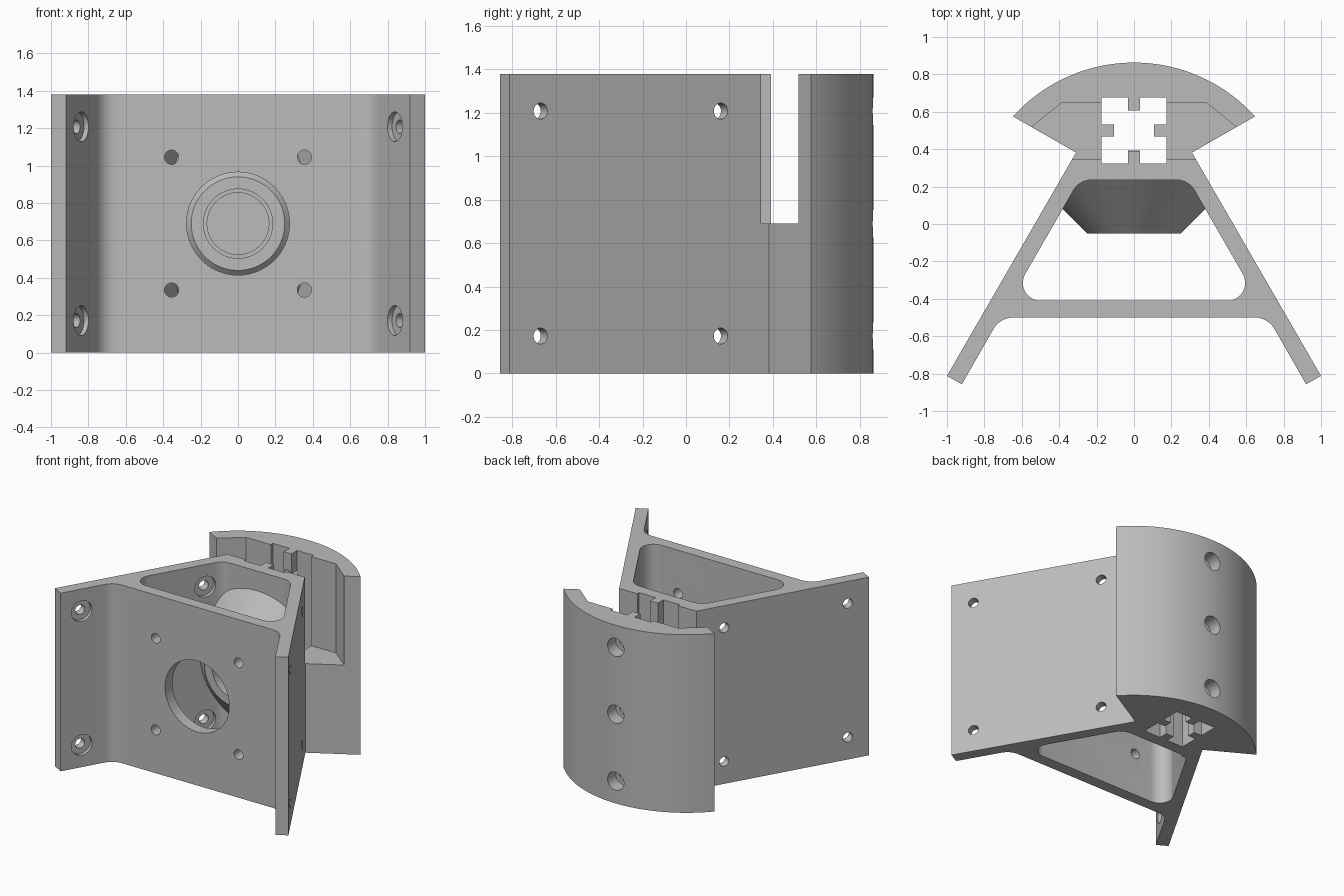
import bpy, math
from mathutils import Vector

if "Cube" in bpy.data.objects:
    bpy.data.objects.remove(bpy.data.objects["Cube"])

H, MID = 1.38, 0.69
grey = bpy.data.materials.new("plain grey")
grey.diffuse_color = (0.5, 0.5, 0.5, 1)
grey.use_nodes = True
grey.node_tree.nodes["Principled BSDF"].inputs["Base Color"].default_value = grey.diffuse_color


def prism(name, pts, z0, z1):
    """Upright prism from a 2D outline."""
    n = len(pts)
    verts = [(x, y, z) for z in (z0, z1) for x, y in pts]
    faces = [list(range(n))[::-1], list(range(n, 2 * n))]
    faces += [(i, (i + 1) % n, n + (i + 1) % n, n + i) for i in range(n)]
    if sum(a[0] * b[1] - b[0] * a[1] for a, b in zip(pts, pts[1:] + pts[:1])) < 0:
        faces = [list(f)[::-1] for f in faces]
    me = bpy.data.meshes.new(name)
    me.from_pydata(verts, [], faces)
    ob = bpy.data.objects.new(name, me)
    bpy.context.collection.objects.link(ob)
    me.materials.append(grey)
    return ob


def rod(name, a, b, r1, r2=None, sides=48):
    """Cylinder or cone running from a to b."""
    a, b = Vector(a), Vector(b)
    d = b - a
    bpy.ops.mesh.primitive_cone_add(vertices=sides, radius1=r1, radius2=r1 if r2 is None else r2,
                                    depth=d.length, location=(a + b) / 2,
                                    rotation=d.to_track_quat('Z', 'Y').to_euler())
    ob = bpy.context.object
    ob.name = name
    ob.data.materials.append(grey)
    return ob


def combine(target, tool, op='DIFFERENCE'):
    m = target.modifiers.new(op.lower(), 'BOOLEAN')
    m.operation, m.solver, m.object = op, 'EXACT', tool
    bpy.context.view_layer.objects.active = target
    bpy.ops.object.modifier_apply(modifier=m.name)
    bpy.data.objects.remove(tool, do_unlink=True)


def fillet(prev, p, nxt, r, steps=10):
    """Points of a rounded corner at p."""
    p = Vector(p)
    u, v = (Vector(prev) - p).normalized(), (Vector(nxt) - p).normalized()
    half = u.angle(v) / 2
    c = p + (u + v).normalized() * r / math.sin(half)
    s = p + u * r / math.tan(half) - c
    e = p + v * r / math.tan(half) - c
    turn = math.atan2(s.x * e.y - s.y * e.x, s.dot(e))
    out = []
    for i in range(steps + 1):
        t = turn * i / steps
        out.append((c.x + s.x * math.cos(t) - s.y * math.sin(t),
                    c.y + s.x * math.sin(t) + s.y * math.cos(t)))
    return out


def mirrored(half):
    """Close a right-hand half outline with its mirror image."""
    return half + [(-x, y) for x, y in reversed(half) if x > 1e-6]


# Main body: curved back, narrow neck, splayed legs and cross plate
R, CY = 0.871, -0.008
sweep = math.asin(0.647 / R)
half = [(R * math.sin(sweep * i / 24), CY + R * math.cos(sweep * i / 24)) for i in range(25)]
half += [(0.31, 0.382), (1.0, -0.812), (0.92, -0.857)]
half += fillet((0.92, -0.857), (0.716, -0.5), (0, -0.5), 0.12)
outline = half + [(-x, y) for x, y in reversed(half[1:])]
body = prism("bracket_body", outline, 0, H)

# Triangular cavity between the legs
top, low = (0.292, 0.235), (0.664, -0.41)
cavity = fillet((0, 0.235), top, low, 0.11) + fillet(top, low, (0, -0.41), 0.095)
combine(body, prism("cavity_cutter", mirrored(cavity), -0.1, H + 0.1))

# Bearing cone on the rear wall, trimmed to the legs
cone = rod("bearing_cone", (0, -0.052, MID), (0, 0.26, MID), 0.25, 0.562, 96)
trim = prism("cone_trim", mirrored([(0.315, 0.27), (0.70, -0.397)]), -0.1, H + 0.1)
combine(cone, trim, 'INTERSECT')
combine(body, cone, 'UNION')
combine(body, rod("bearing_seat", (0, -0.2, MID), (0, 0.065, MID), 0.185, sides=64))
combine(body, rod("bearing_relief", (0, 0.0, MID), (0, 0.085, MID), 0.165, sides=64))

# Slotted square rail channel with four inward keys
q = [(0.033, 0.107), (0.033, 0.176), (0.174, 0.176), (0.174, 0.032), (0.107, 0.032)]
quad = q + [(x, -y) for x, y in reversed(q)]
channel = [(x, 0.5 + y) for x, y in quad + [(-x, -y) for x, y in quad]]
combine(body, prism("rail_cutter", channel, -0.1, H + 0.1))

# Upper opening between the neck and the curved shell, keeping front and rear keys
opening = [(0.033, 0.607), (0.033, 0.65), (0.385, 0.65), (0.545, 0.52), (0.60, 0.475),
           (0.60, 0.346), (0.033, 0.346), (0.033, 0.391)]
combine(body, prism("opening_cutter", mirrored(opening), MID, H + 0.1))

# Motor opening and its four screw holes
combine(body, rod("motor_opening", (0, -0.6, MID), (0, -0.3, MID), 0.275, sides=96))
for sx in (-1, 1):
    for sz in (-1, 1):
        x, z = sx * 0.355, MID + sz * 0.355
        combine(body, rod("motor_screw_hole", (x, -0.6, z), (x, -0.35, z), 0.038, sides=32))

# Leg screw holes with shallow seats on the inner side
for sx in (-1, 1):
    n = Vector((sx * 0.866, 0.5, 0))
    for y in (-0.67, 0.16):
        for z in (0.172, 1.208):
            p = Vector((sx * (0.31 + (0.382 - y) / 1.732), y, z))
            combine(body, rod("leg_hole", p + n * 0.05, p - n * 0.13, 0.037, sides=32))
            combine(body, rod("leg_seat", p - n * 0.062, p - n * 0.14, 0.08, sides=40))

# Counterbored rail screw holes through the curved back
for z in (0.172, MID, 1.208):
    combine(body, rod("rail_screw_hole", (0, 0.95, z), (0, 0.55, z), 0.037, sides=32))
    combine(body, rod("rail_screw_seat", (0, 0.95, z), (0, 0.76, z), 0.07, sides=40))

bpy.ops.object.select_all(action='DESELECT')
body.select_set(True)
bpy.context.view_layer.objects.active = body
bpy.ops.object.shade_smooth_by_angle(angle=math.radians(25))
